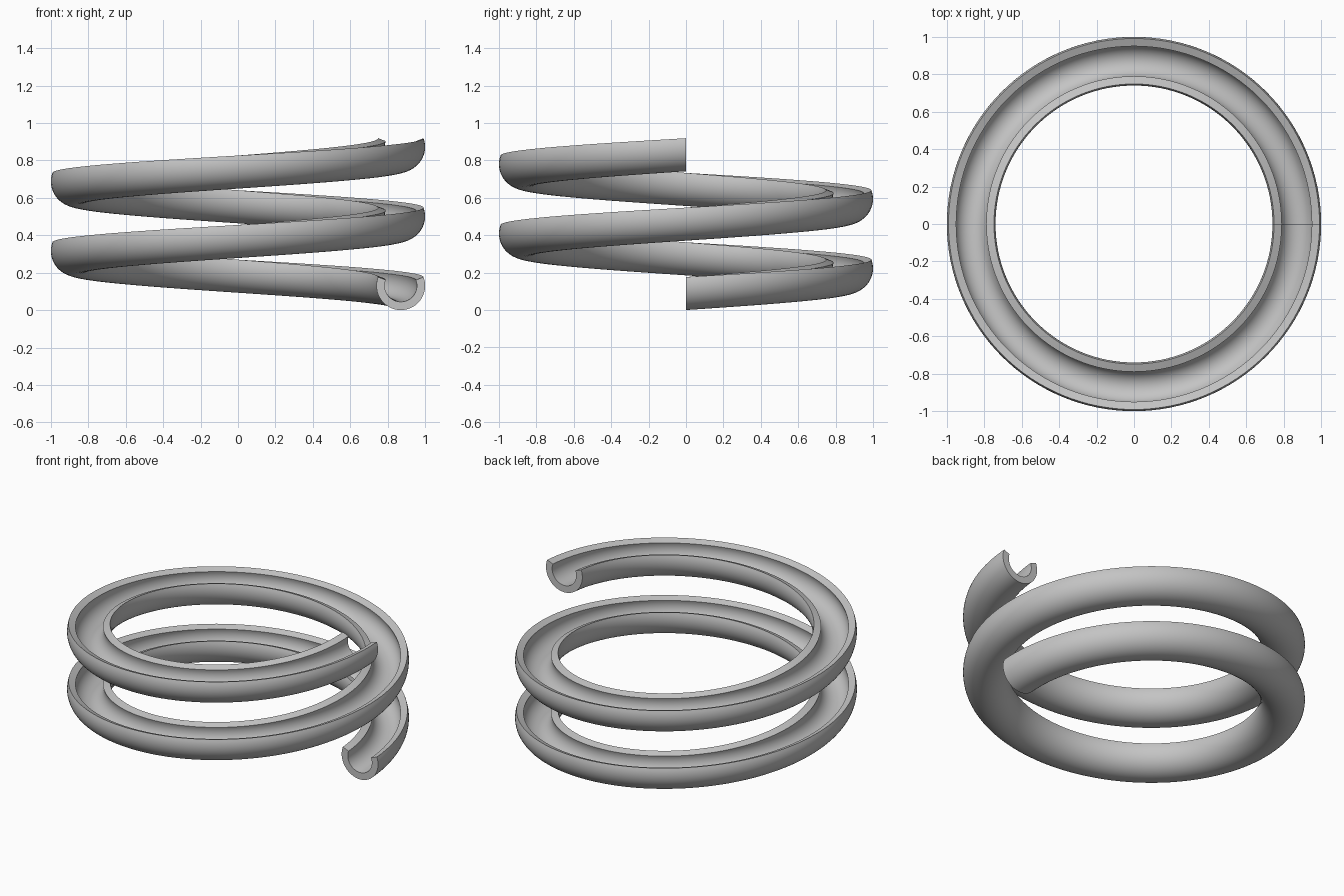
import bpy, bmesh
from math import sin, cos, pi, radians

cube = bpy.data.objects.get("Cube")
if cube:
    bpy.data.objects.remove(cube)

COIL_R, OUTER, INNER = 0.87, 0.13, 0.086   # coil radius and channel wall radii
PITCH, TURNS, STEPS = 0.371, 2, 256
LIP = radians(21)                          # wall rises this far past the half circle
ARC = 32

mat = bpy.data.materials.new("plain grey")
mat.use_nodes = True
grey = (0.55, 0.55, 0.55, 1)
mat.diffuse_color = grey
mat.node_tree.nodes["Principled BSDF"].inputs["Base Color"].default_value = grey


def arc(radius):
    """Open-topped arc from the inner lip, under the channel, to the outer lip."""
    angles = [pi - LIP + (pi + 2 * LIP) * i / ARC for i in range(ARC + 1)]
    return [(radius * cos(a), radius * sin(a)) for a in angles]


# Channel cross-section
profile = arc(OUTER) + arc(INNER)[::-1]

# Sweep the section up the helix
bm = bmesh.new()
rings = []
for s in range(STEPS * TURNS // 2 + 1):
    t = 4 * pi * s / (STEPS * TURNS // 2)
    rise = OUTER + PITCH * t / (2 * pi)
    rings.append([bm.verts.new(((COIL_R + u) * cos(t), (COIL_R + u) * sin(t), rise + v))
                  for u, v in profile])
n = len(profile)
for a, b in zip(rings, rings[1:]):
    for i in range(n):
        j = (i + 1) % n
        bm.faces.new((a[i], a[j], b[j], b[i]))

# Close both ends with strips between the two walls
for ring in (rings[0], rings[-1]):
    for i in range(ARC):
        bm.faces.new((ring[i], ring[i + 1], ring[n - 2 - i], ring[n - 1 - i]))
bmesh.ops.recalc_face_normals(bm, faces=bm.faces)

mesh = bpy.data.meshes.new("spiral_channel")
bm.to_mesh(mesh)
bm.free()
mesh.materials.append(mat)
channel = bpy.data.objects.new("spiral_channel", mesh)
bpy.context.collection.objects.link(channel)

# Smooth walls, crisp lips and ends
bpy.ops.object.select_all(action="DESELECT")
channel.select_set(True)
bpy.context.view_layer.objects.active = channel
bpy.ops.object.shade_smooth_by_angle(angle=radians(30))
